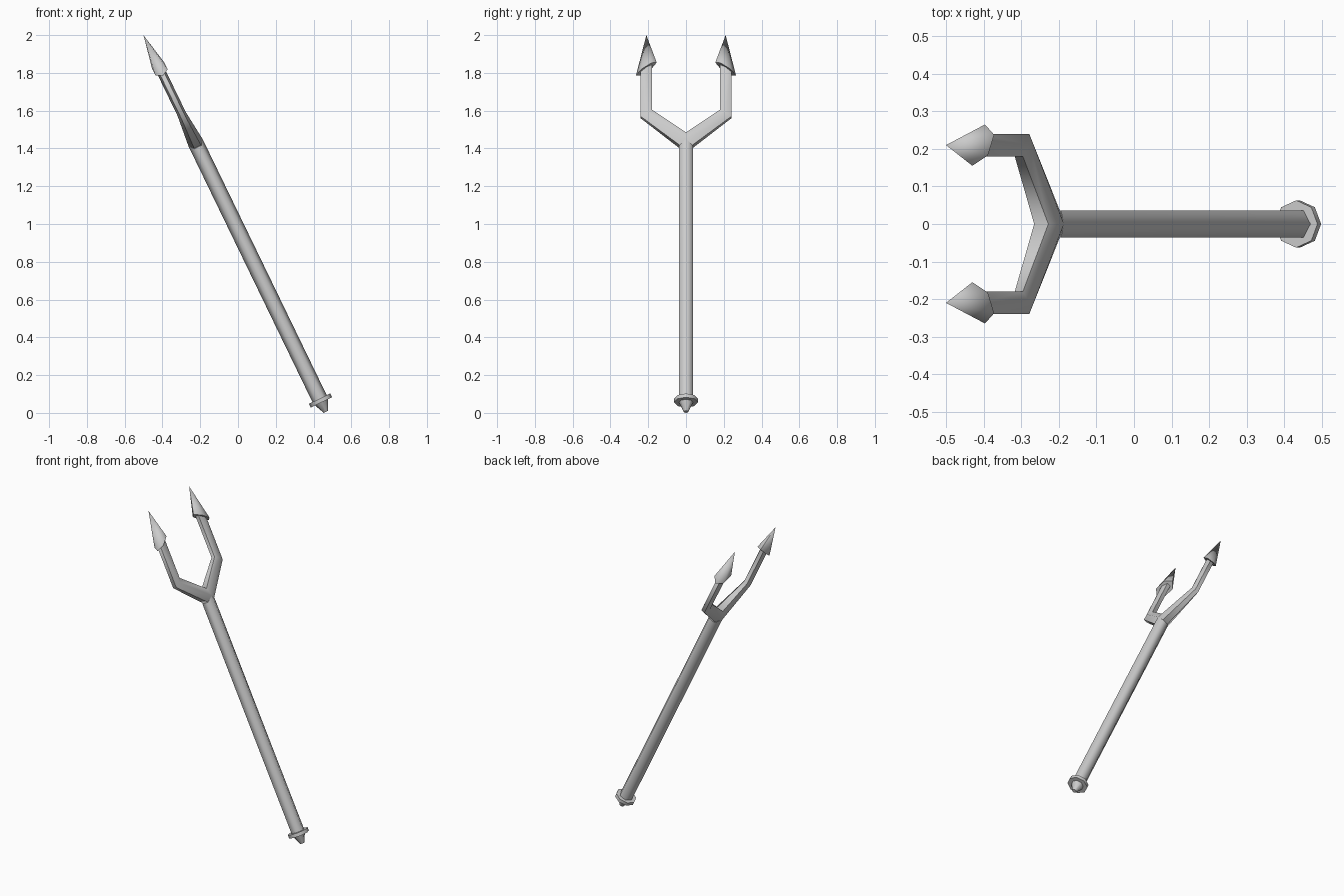
import bpy, math

if "Cube" in bpy.data.objects:
    bpy.data.objects.remove(bpy.data.objects["Cube"])

TILT = -math.radians(25.85)
BASE = (0.4655, 0, 0.006)


def build(name, rings, cap_start=True, cap_end=True, mirror=False, angle=65):
    """Skin rings of points (local z runs along the pole); a 1-point ring is a tip."""
    verts, faces, starts = [], [], []
    for r in rings:
        starts.append(len(verts))
        verts += r
    n = len(rings[0])
    for k in range(len(rings) - 1):
        a, b = starts[k], starts[k + 1]
        for i in range(n):
            j = (i + 1) % n
            if len(rings[k + 1]) == 1:
                faces.append((a + i, a + j, b))
            else:
                faces.append((a + i, a + j, b + j, b + i))
    if cap_start:
        faces.append(tuple(reversed(range(n))))
    if cap_end and len(rings[-1]) > 1:
        faces.append(tuple(starts[-1] + i for i in range(n)))
    me = bpy.data.meshes.new(name)
    me.from_pydata(verts, [], faces)
    ob = bpy.data.objects.new(name, me)
    bpy.context.collection.objects.link(ob)
    ob.location = BASE
    ob.rotation_euler = (0, TILT, 0)
    bpy.ops.object.select_all(action='DESELECT')
    ob.select_set(True)
    bpy.context.view_layer.objects.active = ob
    bpy.ops.object.mode_set(mode='EDIT')
    bpy.ops.mesh.select_all(action='SELECT')
    bpy.ops.mesh.normals_make_consistent(inside=False)
    bpy.ops.object.mode_set(mode='OBJECT')
    bpy.ops.object.shade_smooth_by_angle(angle=math.radians(angle))
    if mirror:
        m = ob.modifiers.new("mirror", 'MIRROR')
        m.use_axis = (False, True, False)
    return ob


def ring(r, u, n):
    return [(r * math.cos(2 * math.pi * i / n), r * math.sin(2 * math.pi * i / n), u)
            for i in range(n)]


def arm_ring(inner, outer, d):
    """Hexagonal section between an inner and an outer (y, u) edge, half depth d."""
    (yi, ui), (yo, uo) = inner, outer
    ym, um = (yi + yo) / 2, (ui + uo) / 2
    return [(d, ym, um), (d / 2, yo, uo), (-d / 2, yo, uo),
            (-d, ym, um), (-d / 2, yi, ui), (d / 2, yi, ui)]


# Six-sided pole, its top edge dipping at the sides where the arms leave
top = [(x, y, 1.584 - 0.027 * abs(y) / 0.036) for x, y, _ in ring(0.042, 0, 6)]
build("pole", [ring(0.042, 0.07, 6), top])

# Forked arms: outward, then parallel to the pole
build("fork_arm", [
    arm_ring((0, 1.634), (0, 1.531), 0.042),
    arm_ring((0.18, 1.771), (0.24, 1.732), 0.024),
    arm_ring((0.18, 2.065), (0.24, 2.025), 0.024),
], cap_start=False, mirror=True)

# Arrowheads with a slanted hexagonal base
head = []
for i in range(6):
    a = math.pi * i / 3
    dy = 0.055 * math.cos(a)
    head.append((0.042 * math.sin(a), 0.21 + dy, 2.016 - 0.7 * dy))
build("spear_head", [head, [(0, 0.21, 2.2155)]], mirror=True)

# Octagonal collar and blunt end spike
build("collar", [ring(0.063, 0.055, 8), ring(0.063, 0.077, 8)])
build("end_spike", [ring(0.013, 0, 8), ring(0.038, 0.056, 8)])
